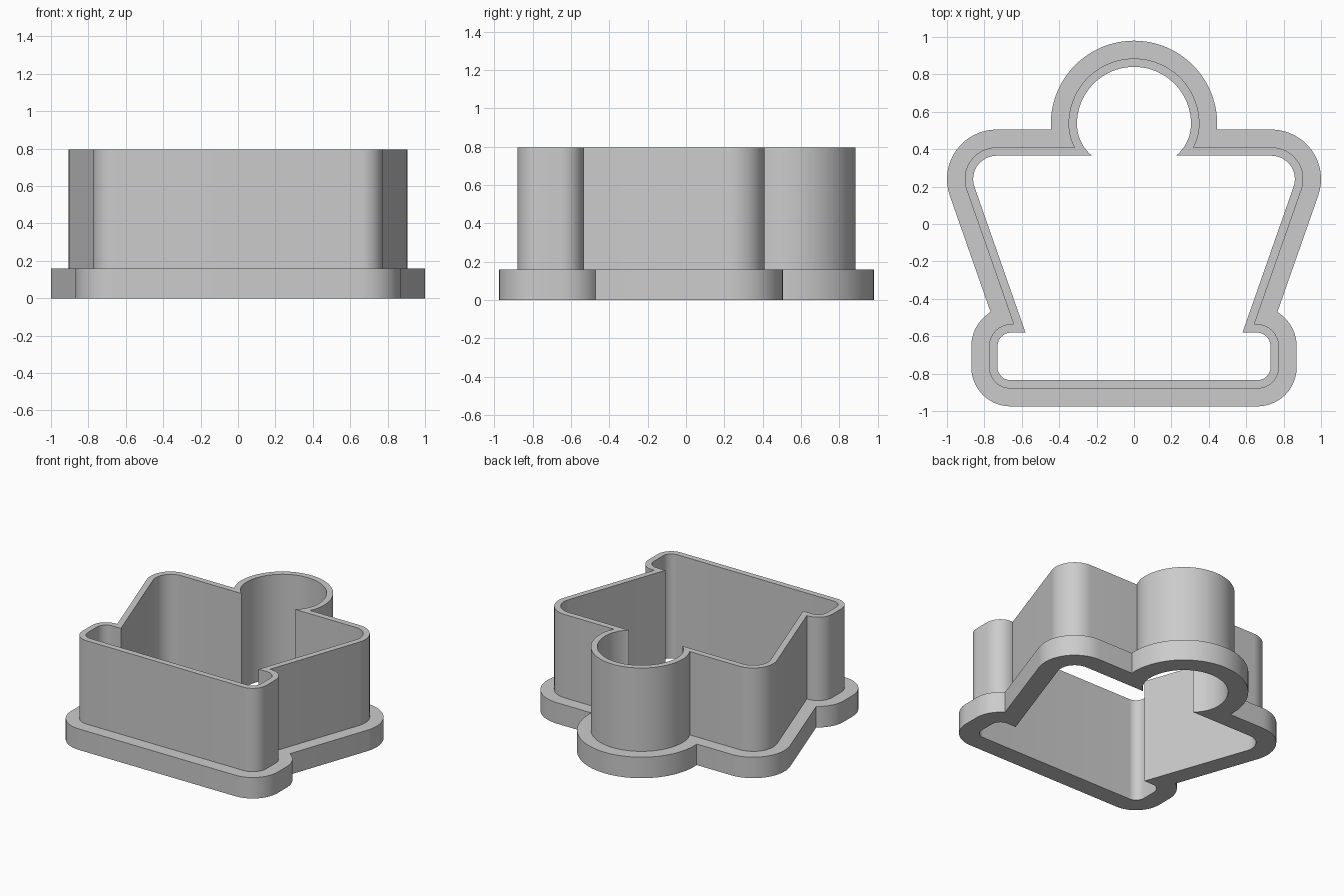
import bpy, bmesh
from math import sin, cos, asin, acos, atan2, radians, pi

cube = bpy.data.objects.get("Cube")
if cube:
    bpy.data.objects.remove(cube, do_unlink=True)

SLANT = radians(-19.3)            # outward direction of the tapering side
HEAD_Y = 0.535
SHOULDER = (0.735, 0.24)          # centre of the shoulder corner
FOOT_TOP = (0.655, -0.655)        # centres of the two foot corners
FOOT_LOW = (0.66, -0.765)


def arc(centre, radius, start, end, count):
    """Points along a circular arc, both ends included."""
    steps = [start + (end - start) * i / (count - 1) for i in range(count)]
    return [(centre[0] + radius * cos(a), centre[1] + radius * sin(a)) for a in steps]


def outline(d):
    """Closed outline grown by d from the inner opening."""
    # Round head, narrowing slightly at the neck
    half = arc((0, HEAD_Y), 0.305 + d, pi / 2, 0, 25)
    neck = 0.221 + d
    half += arc((0.084, HEAD_Y), neck, 0, asin((d - 0.17) / neck), 9)[1:]

    # Shoulder corner running into the slanted side
    half += arc(SHOULDER, 0.125 + d, pi / 2, SLANT, 17)

    # Notch above the foot: meets either the flat top or the rounded corner
    r = 0.075 + d
    nx, ny = cos(SLANT), sin(SLANT)
    h = nx * (SHOULDER[0] - FOOT_TOP[0]) + ny * (SHOULDER[1] - FOOT_TOP[1]) + 0.125 + d
    start = SLANT + acos(h / r) if abs(h) < r else pi
    if start > pi / 2:
        half.append((FOOT_TOP[0] + (h - ny * r) / nx, FOOT_TOP[1] + r))
        half += arc(FOOT_TOP, r, pi / 2, 0, 14)
    else:
        half += arc(FOOT_TOP, r, start, 0, 15)

    # Lower foot corner
    half += arc(FOOT_LOW, 0.07 + d, 0, -pi / 2, 15)
    return half + [(-x, y) for x, y in reversed(half[1:])]


# Cross-section of the cutter: outline growth and height
section = [(0, 0), (0.14, 0), (0.14, 0.16), (0.045, 0.16), (0.045, 0.795), (0, 0.795)]
bm = bmesh.new()
rings = [[bm.verts.new((x, y, z)) for x, y in outline(d)] for d, z in section]
for a, b in zip(rings, rings[1:] + rings[:1]):
    for i in range(len(a)):
        j = (i + 1) % len(a)
        bm.faces.new((a[i], a[j], b[j], b[i]))
bmesh.ops.recalc_face_normals(bm, faces=bm.faces)

mesh = bpy.data.meshes.new("cutter_wall_and_flange")
bm.to_mesh(mesh)
bm.free()
cutter = bpy.data.objects.new("cutter_wall_and_flange", mesh)
bpy.context.collection.objects.link(cutter)

# Plain grey plastic
grey = bpy.data.materials.new("light_grey")
grey.use_nodes = True
grey.diffuse_color = (0.6, 0.6, 0.6, 1)
grey.node_tree.nodes["Principled BSDF"].inputs["Base Color"].default_value = grey.diffuse_color
mesh.materials.append(grey)

bpy.ops.object.select_all(action="DESELECT")
cutter.select_set(True)
bpy.context.view_layer.objects.active = cutter
bpy.ops.object.shade_smooth_by_angle(angle=radians(30))
